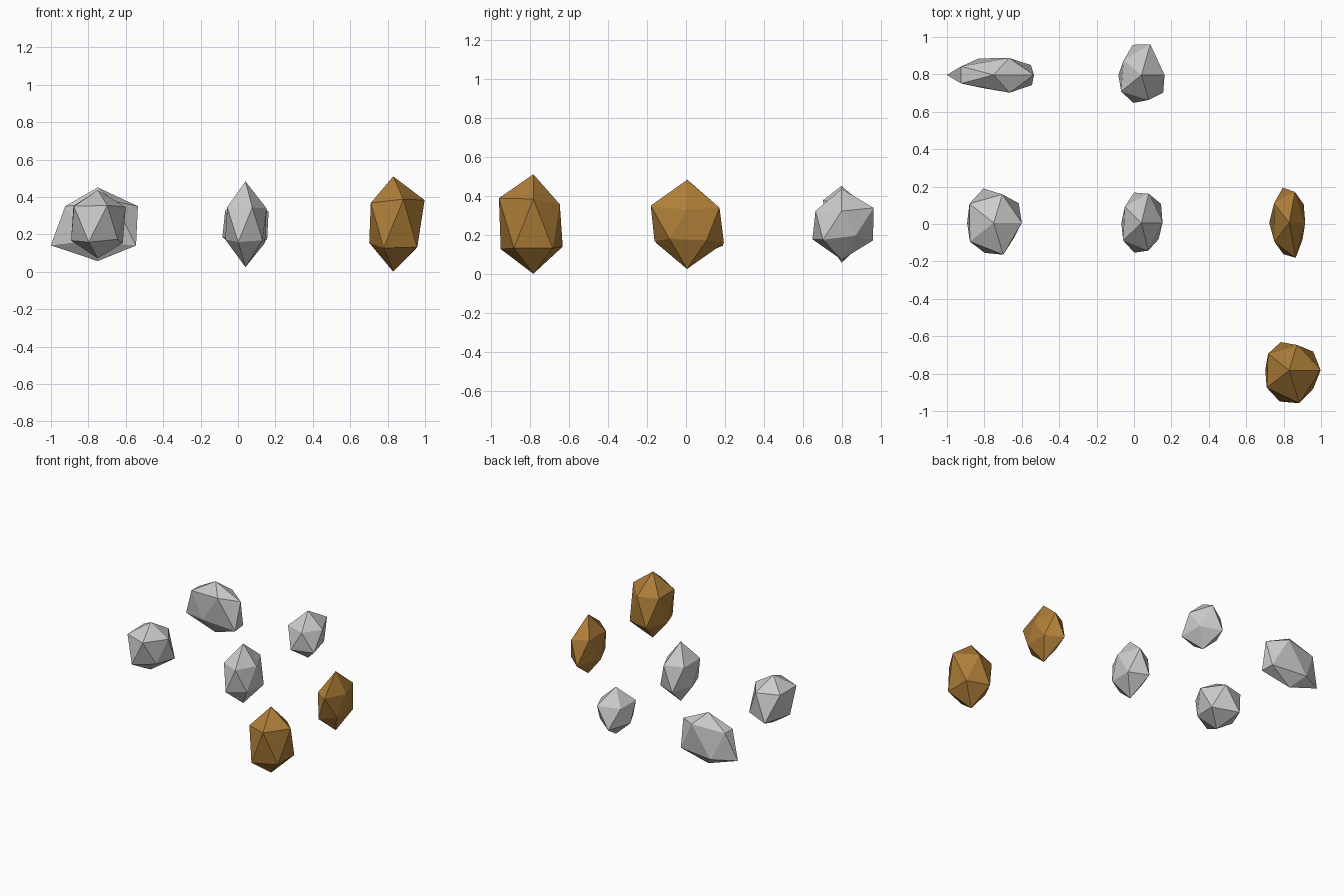
import bpy, bmesh
from math import sin, cos, radians, sqrt

if "Cube" in bpy.data.objects:
    bpy.data.objects.remove(bpy.data.objects["Cube"])

# Shared ochre material for the two coloured rocks
ochre = bpy.data.materials.new("ochre")
ochre.diffuse_color = (0.43, 0.21, 0.04, 1)
ochre.use_nodes = True
ochre.node_tree.nodes["Principled BSDF"].inputs["Base Color"].default_value = ochre.diffuse_color


def rock(name, x, y, scale, top, bottom, upper, lower, mat=None):
    """Rough icosahedron: each vertex is pushed out by its own factor, then stretched."""
    bm = bmesh.new()
    c, s = 2 / sqrt(5), 1 / sqrt(5)

    def vert(px, py, pz, r):
        return bm.verts.new((x + px * r * scale[0], y + py * r * scale[1], 0.254 + pz * r * scale[2]))

    def ring(start, z, factors):
        angles = [radians(start + 72 * i) for i in range(5)]
        return [vert(c * cos(a), c * sin(a), z, r) for a, r in zip(angles, factors)]

    t, b = vert(0, 0, 1, top), vert(0, 0, -1, bottom)
    up, low = ring(0, s, upper), ring(36, -s, lower)
    for i in range(5):
        j = (i + 1) % 5
        bm.faces.new((t, up[i], up[j]))
        bm.faces.new((up[i], low[i], up[j]))
        bm.faces.new((low[i], low[j], up[j]))
        bm.faces.new((b, low[j], low[i]))
    mesh = bpy.data.meshes.new(name)
    bm.to_mesh(mesh)
    bm.free()
    ob = bpy.data.objects.new(name, mesh)
    bpy.context.collection.objects.link(ob)
    if mat:
        mesh.materials.append(mat)


LEFT, MID, RIGHT = -0.75, 0.04, 0.83
BACK, CENTRE, FRONT = 0.797, 0.006, -0.782

# Back row: long flat slab and small pebble
rock("grey_rock_slab", LEFT, BACK, (0.267, 0.097, 0.24), 0.82, 0.82,
     (0.9, 1.1, 0.9, 0.9, 1.15), (1.03, 1.07, 1.05, 0.84, 1.06))
rock("grey_rock_pebble", MID, BACK, (0.15, 0.169, 0.165), 1.1, 1.1,
     (0.92, 1.14, 0.88, 1.0, 0.93), (0.8, 1.12, 0.92, 1.04, 1.07))
# Middle row: round rock, tall rock, thin ochre rock
rock("grey_rock_round", LEFT, CENTRE, (0.171, 0.185, 0.209), 0.875, 0.87,
     (0.98, 0.97, 1.05, 1.03, 1.08), (1.08, 1.17, 0.93, 1.02, 0.86))
rock("grey_rock_tall", MID, CENTRE, (0.134, 0.178, 0.203), 1.13, 1.13,
     (0.94, 1.03, 0.92, 1.01, 0.98), (1.08, 1.07, 0.9, 1.05, 0.94))
rock("ochre_rock_thin", RIGHT, CENTRE, (0.115, 0.203, 0.198), 1.15, 1.15,
     (0.83, 0.96, 0.98, 0.95, 1.08), (0.93, 1.09, 1.04, 0.97, 0.85), ochre)
# Front row: large ochre rock
rock("ochre_rock_large", RIGHT, FRONT, (0.166, 0.177, 0.256), 1.0, 0.99,
     (1.13, 0.9, 0.945, 1.0, 1.17), (1.07, 1.0, 0.865, 1.11, 1.065), ochre)
